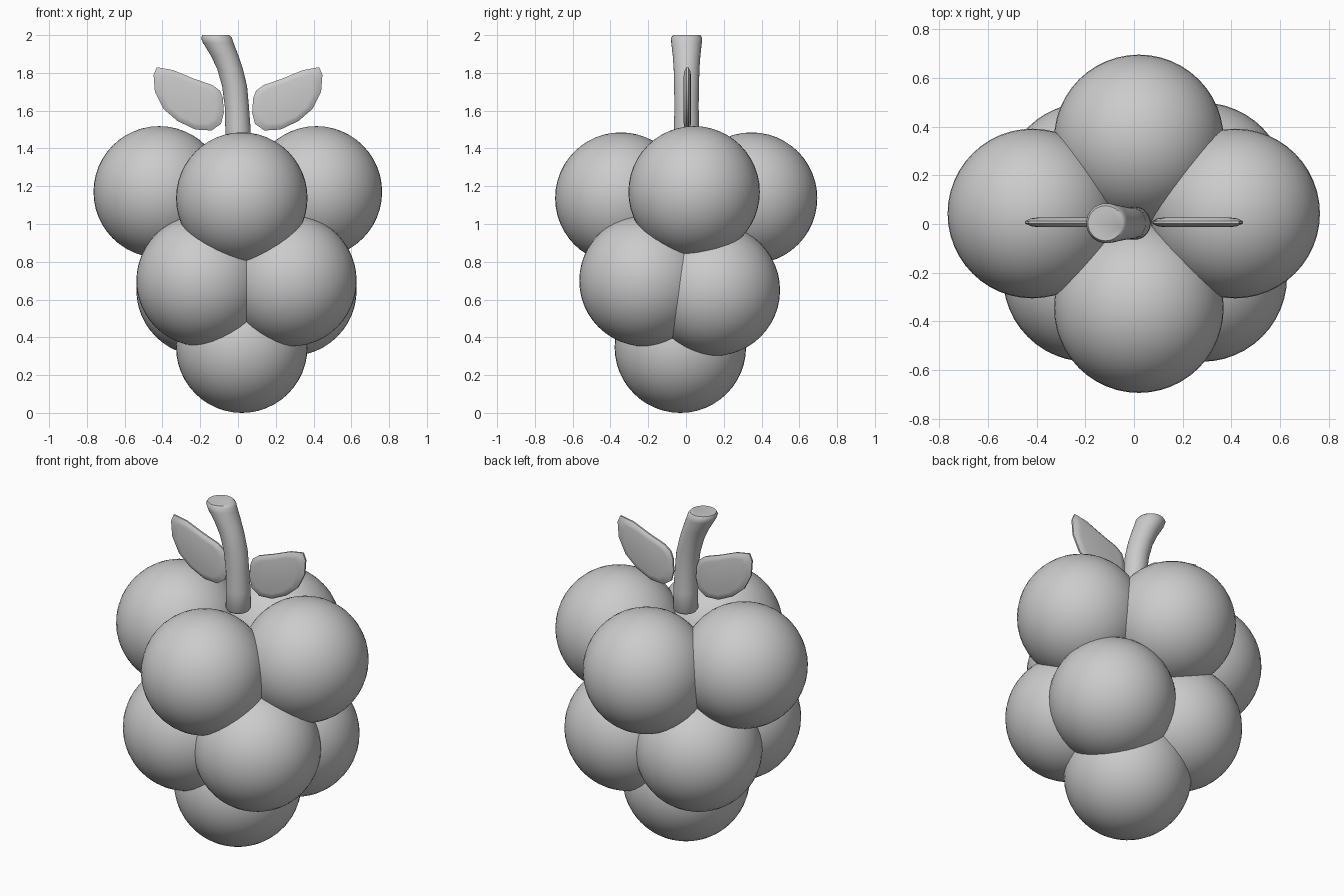
import bpy, bmesh, math

if "Cube" in bpy.data.objects:
    bpy.data.objects.remove(bpy.data.objects["Cube"])

R = 0.348


def finish(bm, name, angle=40):
    bmesh.ops.recalc_face_normals(bm, faces=bm.faces)
    mesh = bpy.data.meshes.new(name)
    bm.to_mesh(mesh)
    bm.free()
    ob = bpy.data.objects.new(name, mesh)
    bpy.context.collection.objects.link(ob)
    bpy.ops.object.select_all(action='DESELECT')
    ob.select_set(True)
    bpy.context.view_layer.objects.active = ob
    bpy.ops.object.shade_smooth_by_angle(angle=math.radians(angle))
    return ob


def loft(name, rings, angle=40):
    # skin a stack of closed rings and cap both ends
    bm = bmesh.new()
    loops = [[bm.verts.new(p) for p in ring] for ring in rings]
    n = len(loops[0])
    for a, b in zip(loops, loops[1:]):
        for i in range(n):
            j = (i + 1) % n
            bm.faces.new((a[i], a[j], b[j], b[i]))
    bm.faces.new(loops[0])
    bm.faces.new(loops[-1])
    return finish(bm, name, angle)


# Grapes: one at the bottom, four in the middle, four on top
grapes = {
    "grape_bottom": (0.02, -0.03, R),
    "grape_middle_front_left": (-0.19, -0.217, 0.70),
    "grape_middle_front_right": (0.28, -0.217, 0.70),
    "grape_middle_back_left": (-0.19, 0.15, 0.65),
    "grape_middle_back_right": (0.28, 0.15, 0.65),
    "grape_top_front": (0.02, -0.345, 1.137),
    "grape_top_back": (0.02, 0.347, 1.137),
    "grape_top_left": (-0.417, 0.043, 1.17),
    "grape_top_right": (0.415, 0.043, 1.17),
}
for name, loc in grapes.items():
    bpy.ops.mesh.primitive_uv_sphere_add(segments=48, ring_count=24, radius=R, location=loc)
    ob = bpy.context.object
    ob.name = name
    bpy.ops.object.shade_smooth()

# Stem: curved, slightly flared, with softened ends (centre x, z, radius)
path = [(0.0, 1.375, 0.058), (0.0, 1.39, 0.069), (0.0, 1.50, 0.067),
        (-0.006, 1.62, 0.064), (-0.018, 1.73, 0.066), (-0.042, 1.82, 0.068),
        (-0.07, 1.89, 0.073), (-0.105, 1.96, 0.081), (-0.114, 1.985, 0.082),
        (-0.117, 2.0, 0.072)]
rings = []
for cx, z, r in path:
    rings.append([(cx + r * math.cos(t), 0.003 + r * math.sin(t), z)
                  for t in (2 * math.pi * i / 32 for i in range(32))])
loft("stem", rings, 50)

# Leaves: flat pads with a bevelled rim, mirrored left and right
outline = [(0.08, 1.665), (0.095, 1.705), (0.135, 1.735), (0.235, 1.77),
           (0.345, 1.815), (0.43, 1.83), (0.447, 1.79), (0.44, 1.70),
           (0.395, 1.61), (0.32, 1.545), (0.225, 1.50), (0.14, 1.495),
           (0.09, 1.53), (0.075, 1.59)]
cx, cz = 0.25, 1.65
layers = [(0.76, -0.019), (0.88, -0.016), (1.0, -0.005),
          (1.0, 0.005), (0.88, 0.016), (0.76, 0.019)]
for side, name in ((-1, "leaf_left"), (1, "leaf_right")):
    rings = [[(side * (cx + (x - cx) * s), 0.007 + y, cz + (z - cz) * s)
              for x, z in outline] for s, y in layers]
    loft(name, rings, 40)
